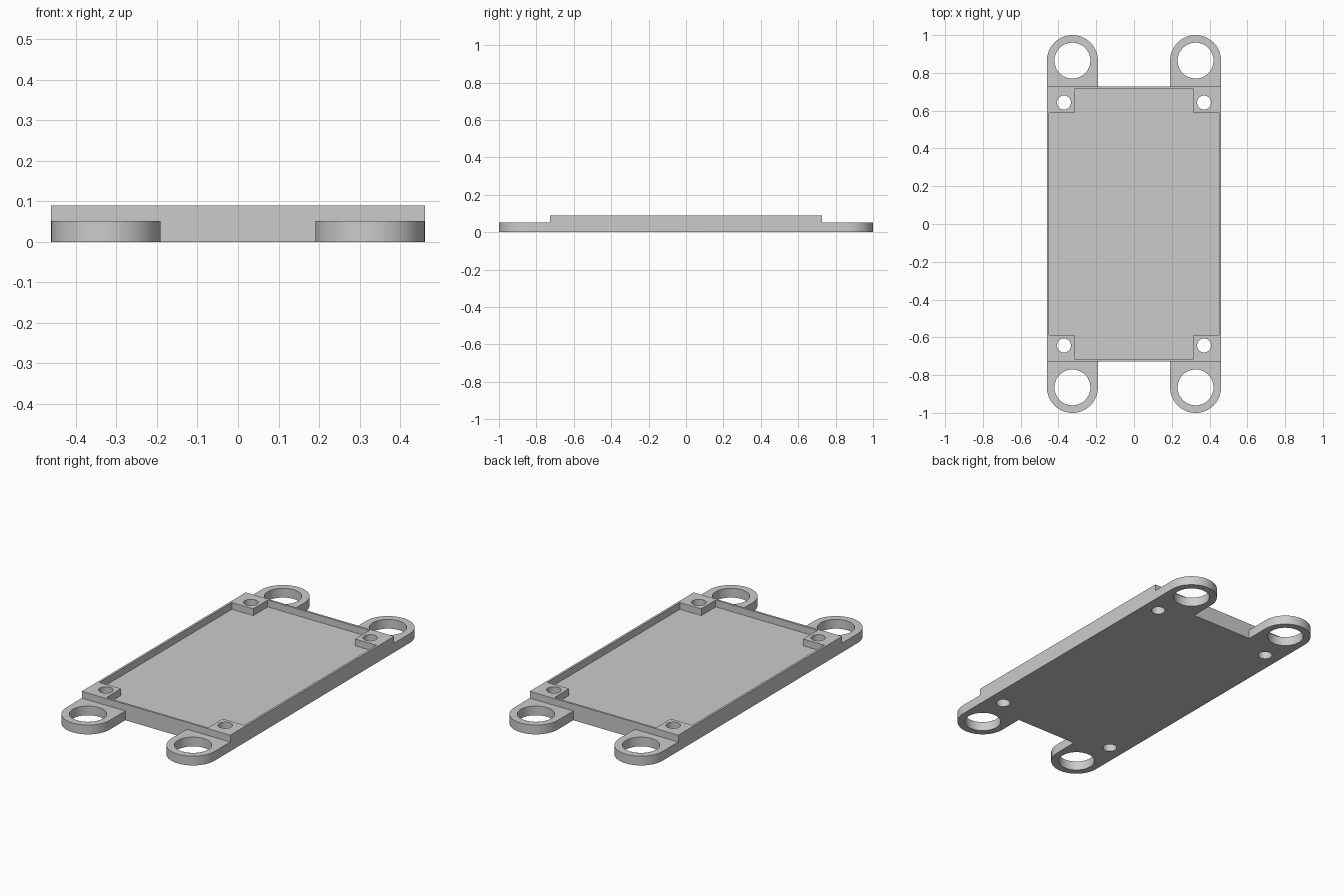
import bpy, bmesh, math

cube = bpy.data.objects.get("Cube")
if cube:
    bpy.data.objects.remove(cube, do_unlink=True)

# Main sizes
HALF_W, HALF_L, HEIGHT = 0.461, 0.727, 0.09
TAB_R, TAB_H, EYE_R = 0.135, 0.052, 0.095
TAB_X, TAB_Y = HALF_W - TAB_R, 1 - TAB_R
POCKET_W, POCKET_L = 0.449, 0.715
BOSS_X, BOSS_Y = 0.316, 0.587
FLOOR = 0.052
SCREW_X, SCREW_Y, SCREW_R = 0.371, 0.643, 0.037

grey = bpy.data.materials.new("light grey")
grey.use_nodes = True
colour = (0.6, 0.6, 0.6, 1)
grey.diffuse_color = colour
grey.node_tree.nodes["Principled BSDF"].inputs["Base Color"].default_value = colour


def prism(name, outline, z0, z1):
    """Extrude a flat outline from z0 up to z1."""
    bm = bmesh.new()
    face = bm.faces.new([bm.verts.new((x, y, z0)) for x, y in outline])
    up = bmesh.ops.extrude_face_region(bm, geom=[face])["geom"]
    bmesh.ops.translate(bm, vec=(0, 0, z1 - z0),
                        verts=[v for v in up if isinstance(v, bmesh.types.BMVert)])
    bmesh.ops.recalc_face_normals(bm, faces=bm.faces)
    mesh = bpy.data.meshes.new(name)
    bm.to_mesh(mesh)
    bm.free()
    mesh.materials.append(grey)
    obj = bpy.data.objects.new(name, mesh)
    bpy.context.collection.objects.link(obj)
    return obj


def arc(cx, cy, r, start, end, n):
    angles = [start + (end - start) * i / n for i in range(n + 1)]
    return [(cx + r * math.cos(a), cy + r * math.sin(a)) for a in angles]


def four_way(quarter):
    """Mirror a first-quadrant outline, running from +x to +y, into a full loop."""
    half = quarter + [(-x, y) for x, y in reversed(quarter)]
    return half + [(-x, -y) for x, y in half]


def box(x, y0, y1):
    return [(-x, y0), (x, y0), (x, y1), (-x, y1)]


# Plate with rounded tabs, at full height
tab = arc(TAB_X, TAB_Y, TAB_R, 0, math.pi, 32)
plate = prism("mounting_plate", four_way(tab + [(TAB_X - TAB_R, HALF_L)]), 0, HEIGHT)

# Cutters: recessed tray, lowered tabs, tab eyes and screw holes
tray = [(POCKET_W, BOSS_Y), (BOSS_X, BOSS_Y), (BOSS_X, POCKET_L)]
cutters = [prism("tray_cutter", four_way(tray), FLOOR, HEIGHT + 0.1)]
for sy in (-1, 1):
    cutters.append(prism("tab_step_cutter", box(0.6, sy * HALF_L, sy * 1.2),
                         TAB_H, HEIGHT + 0.1))
    for sx in (-1, 1):
        for name, x, y, r in (("eye_cutter", TAB_X, TAB_Y, EYE_R),
                              ("screw_hole_cutter", SCREW_X, SCREW_Y, SCREW_R)):
            ring = arc(sx * x, sy * y, r, 0, 2 * math.pi, 48)[:-1]
            cutters.append(prism(name, ring, -0.1, HEIGHT + 0.1))

bpy.ops.object.select_all(action="DESELECT")
plate.select_set(True)
bpy.context.view_layer.objects.active = plate
for cutter in cutters:
    mod = plate.modifiers.new("cut", "BOOLEAN")
    mod.operation, mod.solver, mod.object = "DIFFERENCE", "EXACT", cutter
    bpy.ops.object.modifier_apply(modifier=mod.name)
    bpy.data.objects.remove(cutter, do_unlink=True)

bpy.ops.object.shade_smooth_by_angle(angle=math.radians(30))
